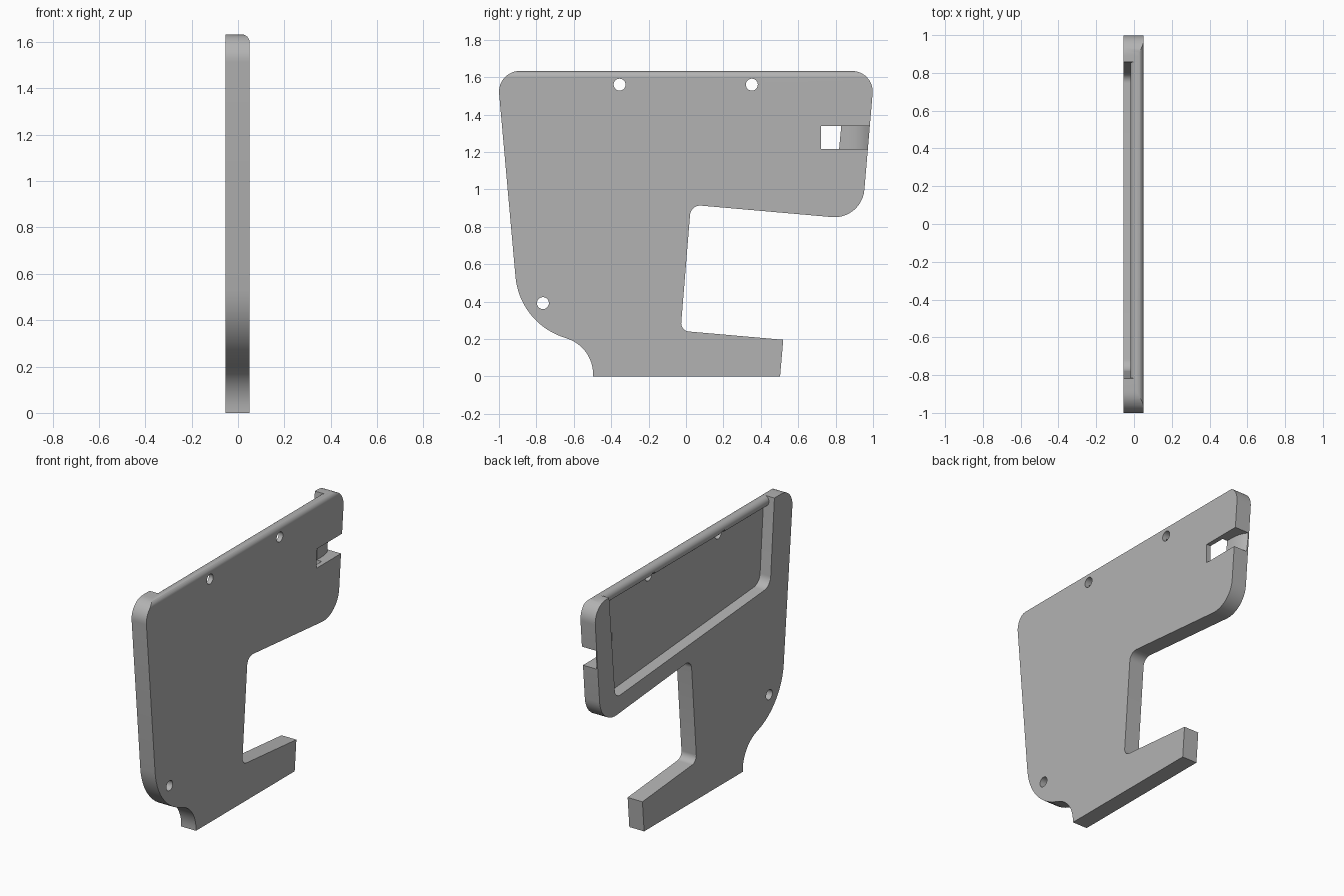
import bpy, bmesh
from math import pi, sin, cos, tan, radians
from mathutils import Vector

if "Cube" in bpy.data.objects:
    bpy.data.objects.remove(bpy.data.objects["Cube"])

grey = bpy.data.materials.new("plain grey")
grey.use_nodes = True
grey.diffuse_color = (0.45, 0.45, 0.45, 1)
grey.node_tree.nodes["Principled BSDF"].inputs["Base Color"].default_value = grey.diffuse_color

X_BACK, X_FACE, X_FLOOR = -0.055, 0.05, 0.02
TOP, ROD_R = 1.633, 0.034
ROD_X, ROD_Z = X_FACE - ROD_R, TOP - ROD_R


def arc(cx, cy, r, a0, a1, n=12):
    """Points on a circle arc, angles in degrees."""
    angles = [radians(a0 + (a1 - a0) * i / n) for i in range(n + 1)]
    return [(cx + r * cos(a), cy + r * sin(a)) for a in angles]


def rounded(corners, n=12):
    """Polygon of (u, v, radius) corners with each corner filleted."""
    out = []
    for i, (u, v, r) in enumerate(corners):
        p = Vector((u, v))
        if r == 0:
            out.append(p)
            continue
        a = (Vector(corners[i - 1][:2]) - p).normalized()
        b = (Vector(corners[(i + 1) % len(corners)][:2]) - p).normalized()
        half = a.angle(b) / 2
        centre = p + (a + b).normalized() * (r / sin(half))
        start = p + a * (r / tan(half)) - centre
        end = p + b * (r / tan(half)) - centre
        sweep = pi - 2 * half
        for k in range(n + 1):
            t = k / n
            out.append(centre + (start * sin((1 - t) * sweep) + end * sin(t * sweep)) / sin(sweep))
    return out


def prism(name, points, axis, lo, hi):
    """Extrude a flat profile along an axis from lo to hi."""
    bm = bmesh.new()
    verts = []
    for u, v in points:
        co = [u, v]
        co.insert(axis, lo)
        verts.append(bm.verts.new(co))
    face = bm.faces.new(verts)
    grown = bmesh.ops.extrude_face_region(bm, geom=[face])["geom"]
    shift = Vector((0, 0, 0))
    shift[axis] = hi - lo
    bmesh.ops.translate(bm, vec=shift, verts=[g for g in grown if isinstance(g, bmesh.types.BMVert)])
    bmesh.ops.recalc_face_normals(bm, faces=bm.faces)
    mesh = bpy.data.meshes.new(name)
    bm.to_mesh(mesh)
    bm.free()
    mesh.materials.append(grey)
    ob = bpy.data.objects.new(name, mesh)
    bpy.context.collection.objects.link(ob)
    return ob


def combine(target, tool, operation="DIFFERENCE"):
    """Apply a boolean and discard the tool."""
    mod = target.modifiers.new("cut", "BOOLEAN")
    mod.operation, mod.solver, mod.object = operation, "EXACT", tool
    bpy.context.view_layer.objects.active = target
    bpy.ops.object.modifier_apply(modifier=mod.name)
    bpy.data.objects.remove(tool)


# Bracket plate outline, in y and z
plate = prism("bracket_plate", rounded([
    (-1.01, TOP, 0.11), (1.008, TOP, 0.11), (0.94, 0.838, 0.16),
    (0.026, 0.918, 0.055), (-0.029, 0.244, 0.045), (0.52, 0.196, 0),
    (0.503, 0, 0), (-0.497, 0, 0), (-0.497, 0.155, 0.2), (-0.89, 0.29, 0.375),
]), 0, X_BACK, X_FACE)

# Open-topped pocket, shaped so that a round rail is left along the top
pocket = prism("pocket_cutter", rounded([
    (-0.83, 1.8, 0), (0.873, 1.8, 0), (0.795, 0.963, 0.05), (-0.775, 1.085, 0.07),
]), 0, -0.2, 0.2)
section = [(-0.3, 0.5), (X_FLOOR, 0.5)] + arc(ROD_X, ROD_Z, ROD_R, -83, -270, 20)
section += [(ROD_X, 1.9), (-0.3, 1.9)]
combine(pocket, prism("rail_section", section, 1, -1.2, 1.2), "INTERSECT")
combine(plate, pocket)

# Rounding of the top edge on the outer face
edge = arc(ROD_X, ROD_Z, ROD_R, 0, 90) + [(ROD_X, 1.8), (0.1, 1.8), (0.1, ROD_Z)]
combine(plate, prism("edge_cutter", edge, 1, -1.2, 1.2))

# Screw holes
for y, z in [(-0.355, 1.56), (0.352, 1.56), (-0.765, 0.392)]:
    combine(plate, prism("hole_cutter", arc(y, z, 0.032, 0, 345, 23), 0, -0.3, 0.3))

# Side notch with a curved floor opening into the pocket
notch = [(0.2, 0.722), (-0.015, 0.722), (-0.015, 0.87), (-0.017, 0.9), (-0.023, 0.93),
         (-0.033, 0.955), (-0.048, 0.978), (-0.048, 1.1), (0.2, 1.1)]
combine(plate, prism("notch_cutter", notch, 2, 1.217, 1.34))

bpy.ops.object.select_all(action="DESELECT")
plate.select_set(True)
bpy.context.view_layer.objects.active = plate
bpy.ops.object.shade_smooth_by_angle(angle=radians(30))
